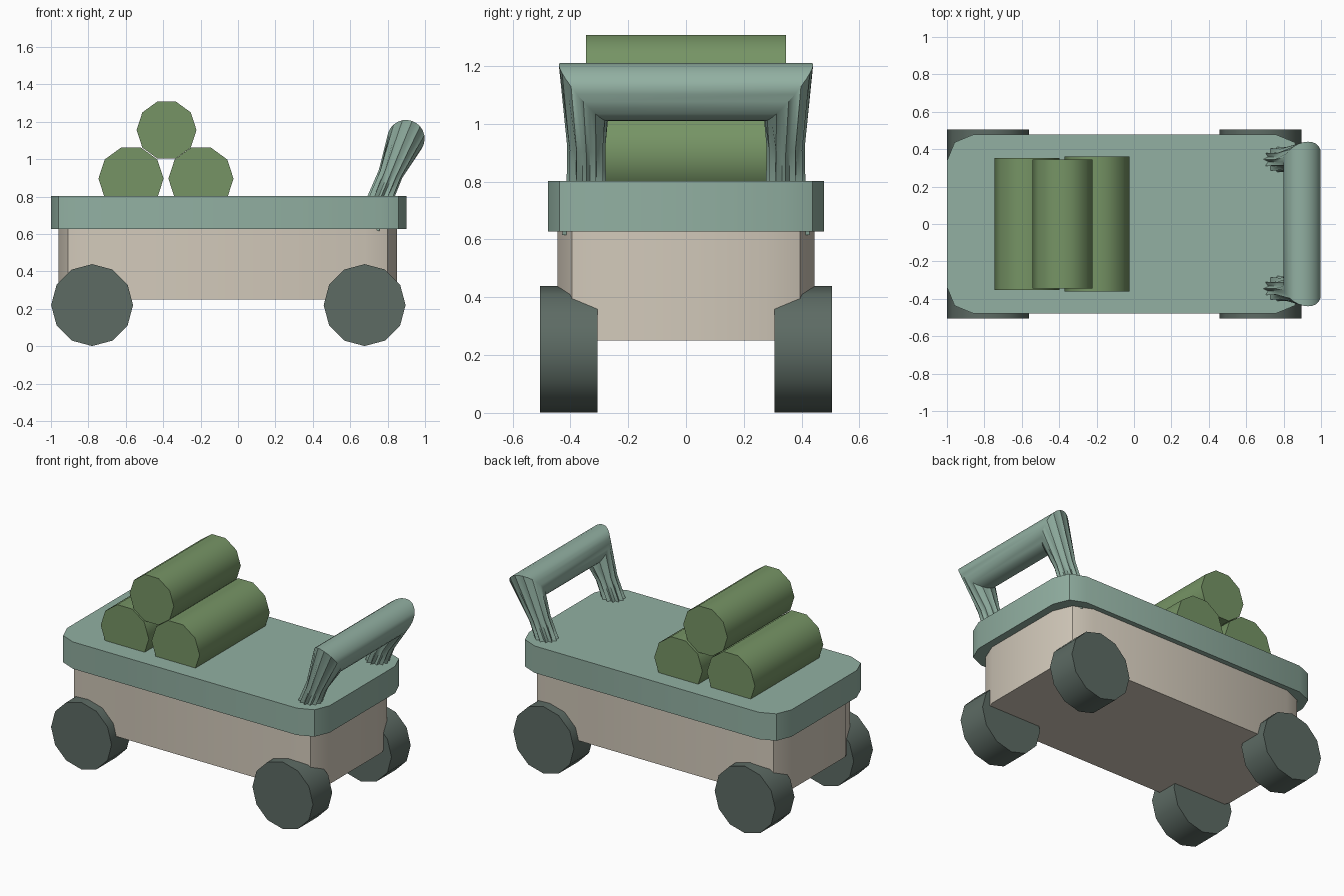
import bpy, bmesh, math
from mathutils import Vector

if "Cube" in bpy.data.objects:
    bpy.data.objects.remove(bpy.data.objects["Cube"])


def material(name, rgb):
    m = bpy.data.materials.new(name)
    lin = [((c / 255 + 0.055) / 1.055) ** 2.4 for c in rgb]
    m.diffuse_color = (*lin, 1)
    m.use_nodes = True
    m.node_tree.nodes["Principled BSDF"].inputs["Base Color"].default_value = m.diffuse_color
    return m


TEAL = material("sage teal", (146, 176, 162))
CREAM = material("warm cream", (210, 201, 186))
DARK = material("dark slate green", (93, 107, 100))
GREEN = material("leaf green", (118, 148, 101))


def loft(name, rings, mat):
    """Skin a list of equal-sized rings and cap both ends."""
    bm = bmesh.new()
    vs = [[bm.verts.new(p) for p in r] for r in rings]
    n = len(rings[0])
    for a, b in zip(vs, vs[1:]):
        for i in range(n):
            j = (i + 1) % n
            bm.faces.new((a[i], a[j], b[j], b[i]))
    bm.faces.new(vs[0][::-1])
    bm.faces.new(vs[-1])
    bmesh.ops.recalc_face_normals(bm, faces=bm.faces)
    me = bpy.data.meshes.new(name)
    bm.to_mesh(me)
    bm.free()
    me.materials.append(mat)
    ob = bpy.data.objects.new(name, me)
    bpy.context.collection.objects.link(ob)
    bpy.ops.object.select_all(action='DESELECT')
    ob.select_set(True)
    bpy.context.view_layer.objects.active = ob
    bpy.ops.object.shade_smooth_by_angle(angle=math.radians(40))
    return ob


def rounded_slab(name, x0, x1, hy, z0, z1, r, mat):
    """Slab with two-segment rounded corners in plan."""
    pts = []
    for k, (cx, cy) in enumerate([(x1 - r, hy - r), (x0 + r, hy - r),
                                  (x0 + r, r - hy), (x1 - r, r - hy)]):
        for s in range(3):
            a = math.radians(90 * k + 45 * s)
            pts.append((cx + r * math.cos(a), cy + r * math.sin(a)))
    return loft(name, [[(x, y, z) for x, y in pts] for z in (z0, z1)], mat)


def roller(name, x, z, r, y0, y1, sides, mat):
    """Cylinder lying along y."""
    ang = [2 * math.pi * i / sides for i in range(sides)]
    return loft(name, [[(x + r * math.cos(a), y, z + r * math.sin(a)) for a in ang]
                       for y in (y0, y1)], mat)


# Wagon body and deck
rounded_slab("body", -0.96, 0.85, 0.445, 0.25, 0.65, 0.17, CREAM)
rounded_slab("deck", -1.0, 0.9, 0.478, 0.627, 0.803, 0.14, TEAL)

# Wheels
for end, x in (("rear", -0.78), ("front", 0.677)):
    for side, s in (("left", 1), ("right", -1)):
        roller(f"{end}_{side}_wheel", x, 0.22, 0.219, s * 0.306, s * 0.505, 12, DARK)

# Stacked logs
for name, x, z, r, h in (("lower_log_a", -0.572, 0.896, 0.174, 0.353),
                         ("lower_log_b", -0.198, 0.896, 0.174, 0.362),
                         ("upper_log", -0.382, 1.156, 0.16, 0.346)):
    roller(name, x, z, r, -h, h, 10, GREEN)

# Push handle: one tube with pleated posts and a mitred crossbar
N = 24
up = Vector((0.33, 0, 0.944)).normalized()
out = Vector((up.z, 0, -up.x))


def post_ring(s, x, y, z, r, pleat):
    ring = []
    for i in range(N):
        a = 2 * math.pi * i / N
        rr = r * (1 - pleat * (i % 2))
        p = Vector((x, s * (y + rr * math.sin(a)), z)) + out * (rr * math.cos(a))
        ring.append(p)
    return ring


def mitre_ring(s):
    ring = []
    for i in range(N):
        a = 2 * math.pi * i / N
        p = Vector((0.898, s * (0.355 + 0.085 * math.sin(a)), 1.11))
        ring.append(p + (out * math.cos(a) + up * math.sin(a)) * 0.1)
    return ring


def post(s):
    return [post_ring(s, 0.715, 0.355, 0.63, 0.085, 0.3),
            post_ring(s, 0.765, 0.345, 0.80, 0.068, 0.3),
            post_ring(s, 0.815, 0.345, 0.92, 0.066, 0.2),
            mitre_ring(s)]


loft("handle", post(-1) + post(1)[::-1], TEAL)
